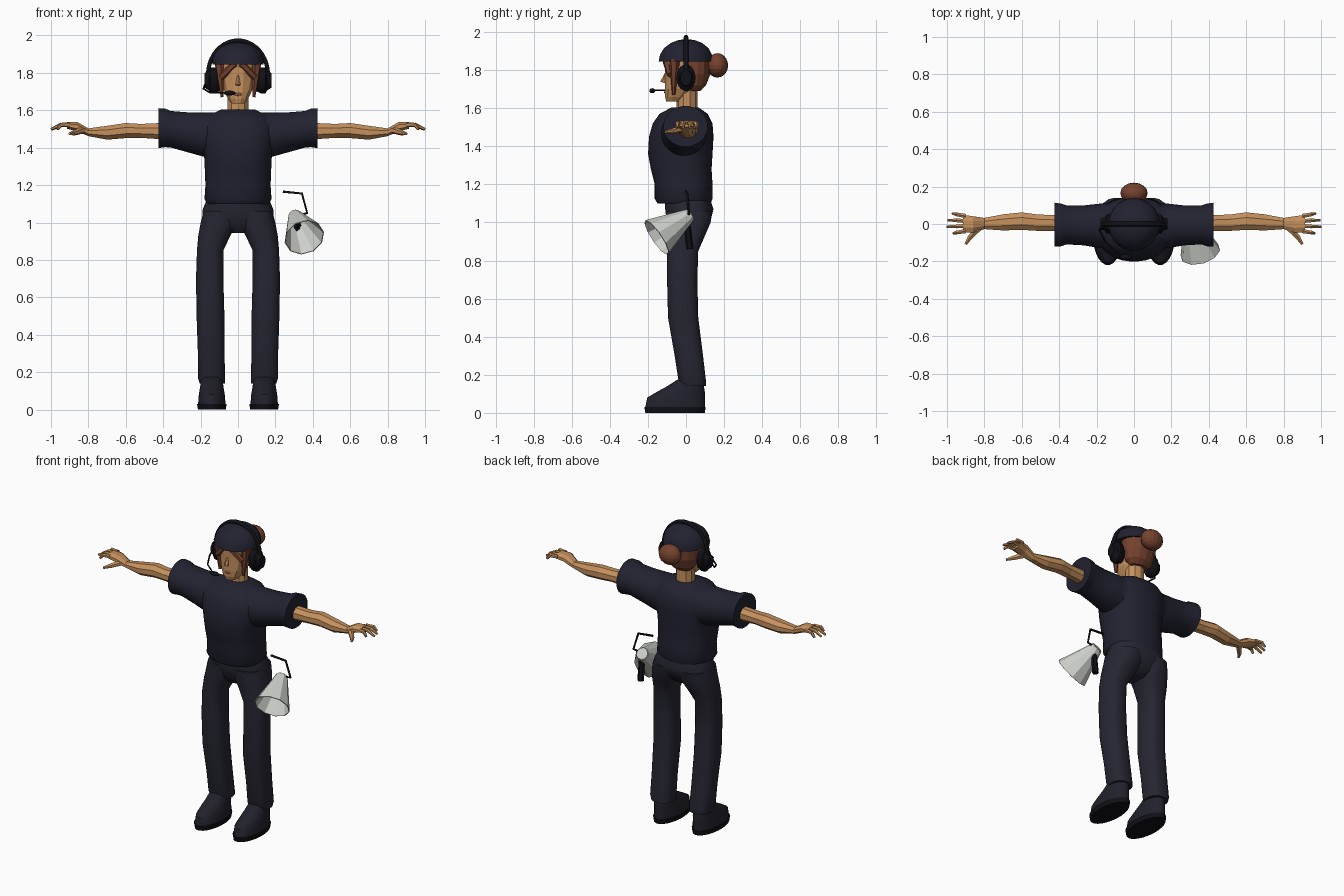
import bpy, bmesh, math
from mathutils import Vector

if "Cube" in bpy.data.objects:
    bpy.data.objects.remove(bpy.data.objects["Cube"])


def material(name, r, g, b):
    m = bpy.data.materials.new(name)
    m.use_nodes = True
    m.diffuse_color = (r, g, b, 1)
    m.node_tree.nodes["Principled BSDF"].inputs["Base Color"].default_value = (r, g, b, 1)
    return m


navy = material("navy cloth", .015, .016, .029)
trouser = material("dark trouser cloth", .019, .019, .032)
leather = material("shoe leather", .015, .015, .025)
black = material("black plastic", .005, .005, .008)
skin = material("skin", .56, .28, .11)
hair_brown = material("hair brown", .18, .055, .028)
lip = material("lip", .26, .09, .05)
grey = material("pale grey plastic", .62, .64, .6)


def activate(ob):
    bpy.ops.object.select_all(action="DESELECT")
    ob.select_set(True)
    bpy.context.view_layer.objects.active = ob


def finish(name, bm, mat, mirror=False, smooth=True):
    bmesh.ops.recalc_face_normals(bm, faces=bm.faces)
    mesh = bpy.data.meshes.new(name)
    bm.to_mesh(mesh)
    bm.free()
    ob = bpy.data.objects.new(name, mesh)
    bpy.context.collection.objects.link(ob)
    mesh.materials.append(mat)
    if mirror:
        ob.modifiers.new("mirror", "MIRROR").use_mirror_merge = False
    if smooth:
        activate(ob)
        bpy.ops.object.shade_smooth_by_angle(angle=math.radians(45))
    return ob


def loft(name, mat, rings, axis="z", sides=24, power=1.0, **kw):
    """Skin rounded sections; each is (position, low a, high a, low b, high b)."""
    bm = bmesh.new()
    loops = []
    for t, a0, a1, b0, b1 in rings:
        loop = []
        for i in range(sides):
            w = math.tau * (i + .5) / sides
            c, s = (math.copysign(abs(f(w)) ** power, f(w)) for f in (math.cos, math.sin))
            a = (a0 + a1) / 2 + c * (a1 - a0) / 2
            b = (b0 + b1) / 2 + s * (b1 - b0) / 2
            loop.append(bm.verts.new((a, b, t) if axis == "z" else (t, a, b)))
        loops.append(loop)
    for low, high in zip(loops, loops[1:]):
        for i in range(sides):
            j = (i + 1) % sides
            bm.faces.new((low[i], low[j], high[j], high[i]))
    bm.faces.new(loops[0])
    bm.faces.new(loops[-1])
    return finish(name, bm, mat, **kw)


def rod(name, mat, start, end, r1, r2, sides=8, caps=True, **kw):
    p, q = Vector(start), Vector(end)
    bm = bmesh.new()
    bmesh.ops.create_cone(bm, cap_ends=caps, segments=sides, radius1=r1, radius2=r2,
                          depth=(q - p).length)
    turn = (q - p).to_track_quat("Z", "Y").to_matrix().to_4x4()
    turn.translation = (p + q) / 2
    bm.transform(turn)
    return finish(name, bm, mat, **kw)


def ball(name, mat, centre, size, **kw):
    bm = bmesh.new()
    bmesh.ops.create_uvsphere(bm, u_segments=16, v_segments=10, radius=1)
    for v in bm.verts:
        v.co = Vector(a * b for a, b in zip(v.co, size)) + Vector(centre)
    return finish(name, bm, mat, **kw)


def tube(name, mat, points, radius):
    curve = bpy.data.curves.new(name, "CURVE")
    curve.dimensions = "3D"
    curve.bevel_depth = radius
    curve.bevel_resolution = 1
    curve.use_fill_caps = True
    line = curve.splines.new("POLY")
    line.points.add(len(points) - 1)
    for point, co in zip(line.points, points):
        point.co = (*co, 1)
    curve.materials.append(mat)
    ob = bpy.data.objects.new(name, curve)
    bpy.context.collection.objects.link(ob)
    activate(ob)
    bpy.ops.object.convert(target="MESH")


def combine(ob, other, operation):
    mod = ob.modifiers.new("combine", "BOOLEAN")
    mod.operation, mod.object, mod.solver = operation, other, "EXACT"
    activate(ob)
    bpy.ops.object.modifier_apply(modifier=mod.name)
    bpy.data.objects.remove(other)


# Shirt: torso and wide sleeves, hollow from cuff to cuff
shirt = loft("shirt", navy, [
    (1.1, -.165, .165, -.15, .13), (1.125, -.18, .18, -.165, .14), (1.2, -.175, .175, -.165, .14),
    (1.28, -.178, .178, -.185, .135), (1.36, -.182, .182, -.2, .14), (1.45, -.2, .2, -.195, .145),
    (1.52, -.2, .2, -.175, .14), (1.57, -.16, .16, -.14, .115), (1.605, -.09, .09, -.075, .065)],
    sides=32, power=.85, smooth=False)
for s in (1, -1):
    sleeve = loft("sleeve", navy, [
        (s * .05, -.13, .11, 1.35, 1.59), (s * .18, -.13, .11, 1.35, 1.588),
        (s * .27, -.115, .1, 1.375, 1.59), (s * .36, -.11, .1, 1.4, 1.597),
        (s * .39, -.12, .11, 1.402, 1.61), (s * .425, -.12, .115, 1.397, 1.612)],
        axis="x", smooth=False)
    combine(shirt, sleeve, "UNION")
tunnel = rod("tunnel", navy, (-.6, -.01, 1.5), (.6, -.01, 1.5), .09, .09, 24, smooth=False)
combine(shirt, tunnel, "DIFFERENCE")
activate(shirt)
bpy.ops.object.shade_smooth_by_angle(angle=math.radians(45))

# Trousers
loft("trouser_seat", trouser, [
    (.945, -.05, .05, -.06, .06), (.975, -.13, .13, -.085, .1), (1.03, -.19, .19, -.105, .135),
    (1.07, -.19, .19, -.11, .145), (1.13, -.165, .165, -.115, .125)], power=.85)
loft("trouser_legs", trouser, [
    (.14, .07, .205, -.03, .105), (.17, .068, .215, -.04, .105), (.3, .072, .215, -.06, .09),
    (.5, .072, .222, -.095, .065), (.7, .078, .225, -.1, .06), (.85, .078, .22, -.1, .065),
    (.93, .04, .213, -.102, .1), (1, .0, .2, -.105, .13), (1.06, .0, .185, -.108, .14)],
    power=.8, mirror=True)

# Shoes
loft("soles", black, [(0, .065, .215, -.215, .1), (.03, .06, .22, -.22, .105)], mirror=True)
loft("shoes", leather, [
    (.03, .066, .214, -.215, .1), (.08, .07, .21, -.205, .1), (.11, .075, .205, -.155, .1),
    (.14, .08, .2, -.1, .095), (.175, .085, .195, -.045, .085)], mirror=True)

# Arms and hands
loft("arms", skin, [
    (.3, -.04, .045, 1.45, 1.54), (.42, -.04, .05, 1.442, 1.535), (.52, -.04, .055, 1.45, 1.53),
    (.6, -.035, .066, 1.448, 1.535), (.7, -.038, .055, 1.44, 1.52), (.8, -.03, .035, 1.46, 1.505),
    (.86, -.05, .045, 1.485, 1.54), (.915, -.048, .053, 1.5, 1.538)],
    axis="x", sides=8, mirror=True, smooth=False)
for i, reach in enumerate((.965, 1, .995, .97)):
    y = -.038 + i * .027
    rod("finger_upper", skin, (.9, y, 1.522), (.95, y * 1.2, 1.522), .013, .011, 6,
        mirror=True, smooth=False)
    rod("finger_tip", skin, (.945, y * 1.2, 1.524), (reach, y * 1.3, 1.498), .011, .007, 6,
        mirror=True, smooth=False)
rod("thumb", skin, (.83, -.02, 1.495), (.88, -.075, 1.478), .02, .014, 6, mirror=True, smooth=False)
rod("thumb_tip", skin, (.875, -.07, 1.48), (.9, -.108, 1.475), .014, .008, 6,
    mirror=True, smooth=False)

# Head
loft("neck", skin, [(1.55, -.07, .07, -.055, .065), (1.6, -.06, .06, -.05, .06),
     (1.72, -.058, .058, -.05, .06)], sides=10, smooth=False)
loft("face", skin, [
    (1.635, -.035, .035, -.105, -.02), (1.66, -.055, .055, -.112, .01),
    (1.7, -.075, .075, -.113, .05), (1.76, -.09, .09, -.112, .09),
    (1.87, -.098, .098, -.115, .11)], sides=12, power=.85, smooth=False)
rod("nose", skin, (0, -.105, 1.79), (0, -.122, 1.735), .004, .014, 5, smooth=False)
ball("lips", lip, (0, -.109, 1.685), (.022, .006, .008))

# Hair, side locks and bun
loft("hair", hair_brown, [
    (1.69, -.06, .06, .01, .075), (1.72, -.09, .09, -.02, .105), (1.78, -.108, .108, -.045, .128),
    (1.87, -.112, .112, -.05, .13)], sides=14, smooth=False)
rod("side_locks", hair_brown, (.098, -.06, 1.86), (.085, -.065, 1.67), .03, .008, 6,
    mirror=True, smooth=False)
rod("fringe", hair_brown, (.015, -.1, 1.85), (.09, -.085, 1.775), .024, .016, 6,
    mirror=True, smooth=False)
ball("bun", hair_brown, (0, .165, 1.825), (.073, .056, .064), smooth=False)
ball("bun_tie", hair_brown, (0, .13, 1.825), (.052, .03, .047), smooth=False)

# Cap
loft("cap", navy, [
    (1.845, -.138, .138, -.145, .14), (1.88, -.136, .136, -.138, .138),
    (1.915, -.118, .118, -.117, .12), (1.943, -.085, .085, -.08, .085),
    (1.958, -.045, .045, -.04, .045), (1.962, -.01, .01, -.01, .01)])

# Headset
arc = [math.pi * i / 20 for i in range(21)]
tube("headband", black, [(.16 * math.cos(a), 0, 1.79 + .183 * math.sin(a)) for a in arc], .013)
loft("ear_cups", black, [
    (.1, -.035, .035, 1.7, 1.815), (.122, -.05, .05, 1.69, 1.83), (.148, -.05, .05, 1.69, 1.83),
    (.155, -.036, .036, 1.705, 1.815), (.178, -.03, .03, 1.72, 1.8)], axis="x", mirror=True)
tube("microphone_boom", black, [(-.165, -.01, 1.77), (-.185, -.03, 1.715), (-.15, -.1, 1.695),
     (-.06, -.175, 1.694)], .005)
ball("microphone", black, (-.045, -.177, 1.692), (.032, .015, .013))

# Loudhailer with bent strap bar and grip
tail, mouth = Vector((.305, .015, 1.035)), Vector((.355, -.155, .92))
horn = rod("loudhailer_horn", grey, tail, mouth, .033, .105, 10, caps=False, smooth=False)
horn.modifiers.new("wall", "SOLIDIFY").thickness = .005
rod("loudhailer_back", grey, tail - (mouth - tail) * .04, tail.lerp(mouth, .06), .035, .035, 10,
    smooth=False)
rod("loudhailer_driver", black, tail.lerp(mouth, .1), tail.lerp(mouth, .45), .014, .012, 8)
tube("strap_bar", black, [(.24, .0, 1.165), (.342, .005, 1.155), (.37, .015, 1.05),
     (.32, .015, 1.04)], .007)
rod("loudhailer_grip", black, (.315, .005, 1.0), (.315, .02, .86), .018, .02, 6, smooth=False)
